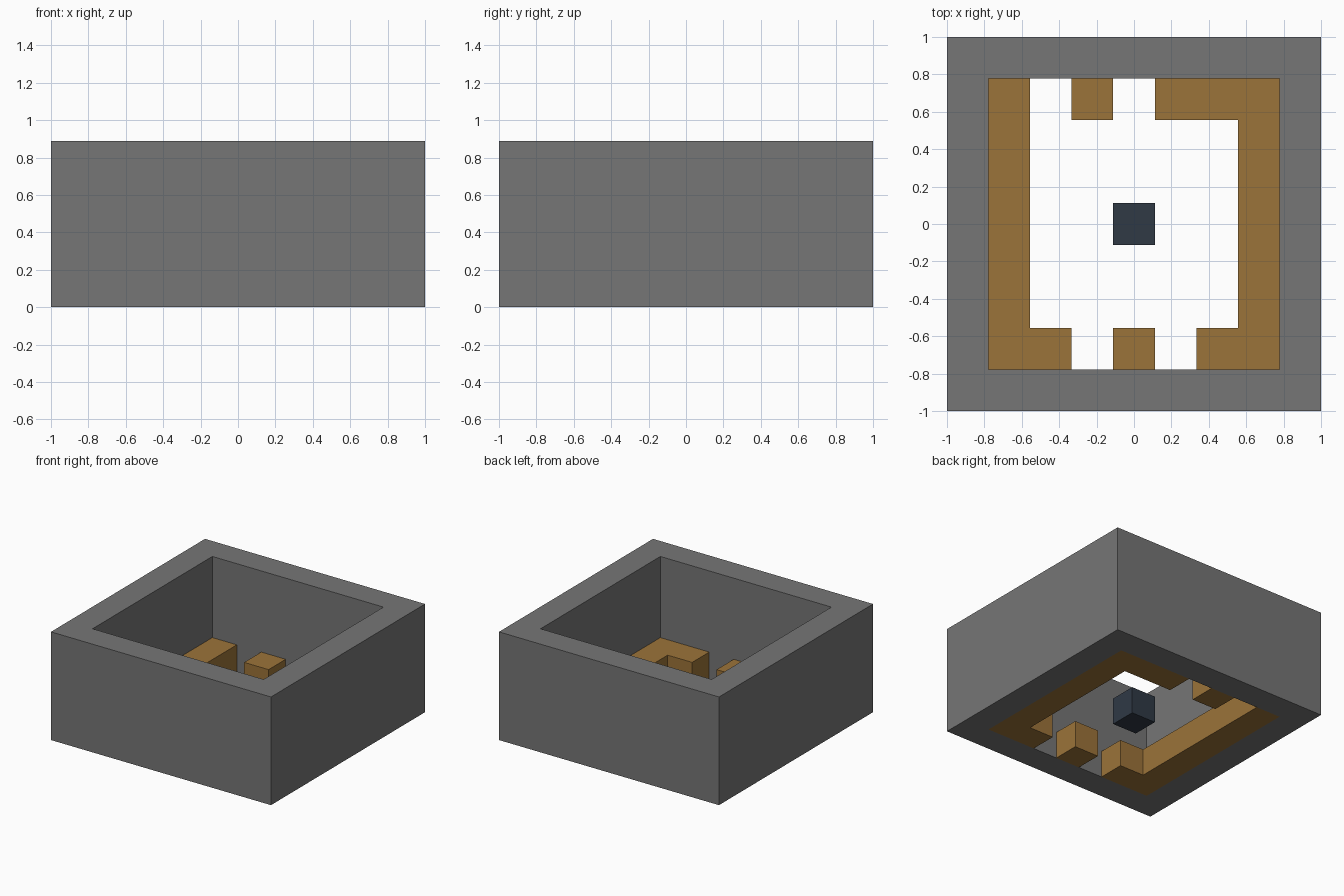
import bpy
import bmesh

if "Cube" in bpy.data.objects:
    bpy.data.objects.remove(bpy.data.objects["Cube"], do_unlink=True)

CELL = 2 / 9  # everything sits on a nine by nine block grid


def material(name, rgb):
    mat = bpy.data.materials.new(name)
    mat.use_nodes = True
    color = (*rgb, 1)
    mat.diffuse_color = color
    mat.node_tree.nodes["Principled BSDF"].inputs["Base Color"].default_value = color
    return mat


stone = material("stone grey", (0.18, 0.18, 0.18))
wood = material("wood brown", (0.33, 0.172, 0.041))
slate = material("dark slate", (0.029, 0.041, 0.06))


def finish(name, bm, mat):
    bmesh.ops.recalc_face_normals(bm, faces=bm.faces)
    mesh = bpy.data.meshes.new(name)
    bm.to_mesh(mesh)
    bm.free()
    mesh.materials.append(mat)
    obj = bpy.data.objects.new(name, mesh)
    bpy.context.collection.objects.link(obj)
    return obj


def square(r):
    return [(-r, -r), (r, -r), (r, r), (-r, r)]


def block(name, outline, mat, height=1):
    """Extrude a floor outline, given in cells, up from the ground."""
    bm = bmesh.new()
    base = bm.faces.new([bm.verts.new((x * CELL, y * CELL, 0)) for x, y in outline])
    top = bmesh.ops.extrude_face_region(bm, geom=[base], use_keep_orig=True)["geom"]
    verts = [v for v in top if isinstance(v, bmesh.types.BMVert)]
    bmesh.ops.translate(bm, verts=verts, vec=(0, 0, height * CELL))
    return finish(name, bm, mat)


def square_frame(name, outer, inner, height, mat):
    """Open square frame: a rectangular section carried round four corners."""
    bm = bmesh.new()
    section = [(outer, 0), (outer, height), (inner, height), (inner, 0)]
    rings = [[bm.verts.new((x * CELL, y * CELL, z * CELL)) for x, y in square(r)]
             for r, z in section]
    for a, b in zip(rings, rings[1:] + rings[:1]):
        for i in range(4):
            j = (i + 1) % 4
            bm.faces.new((a[i], a[j], b[j], b[i]))
    return finish(name, bm, mat)


# Surrounding wall, open above and below
square_frame("stone_wall", 4.5, 3.5, 4, stone)

# Low wooden runs along the inside of the wall
block("right_bench", [(-3.5, -3.5), (-1.5, -3.5), (-1.5, -2.5), (-2.5, -2.5),
                      (-2.5, 3.5), (-3.5, 3.5)], wood)
block("left_bench", [(3.5, -3.5), (3.5, 3.5), (0.5, 3.5), (0.5, 2.5),
                     (2.5, 2.5), (2.5, -2.5), (1.5, -2.5), (1.5, -3.5)], wood)

# Single wooden blocks standing between the gaps
for name, cx, cy in (("front_block", 0, -3), ("back_block", -1, 3)):
    block(name, [(cx + x, cy + y) for x, y in square(0.5)], wood)

# Dark block in the middle
block("centre_block", square(0.5), slate)
